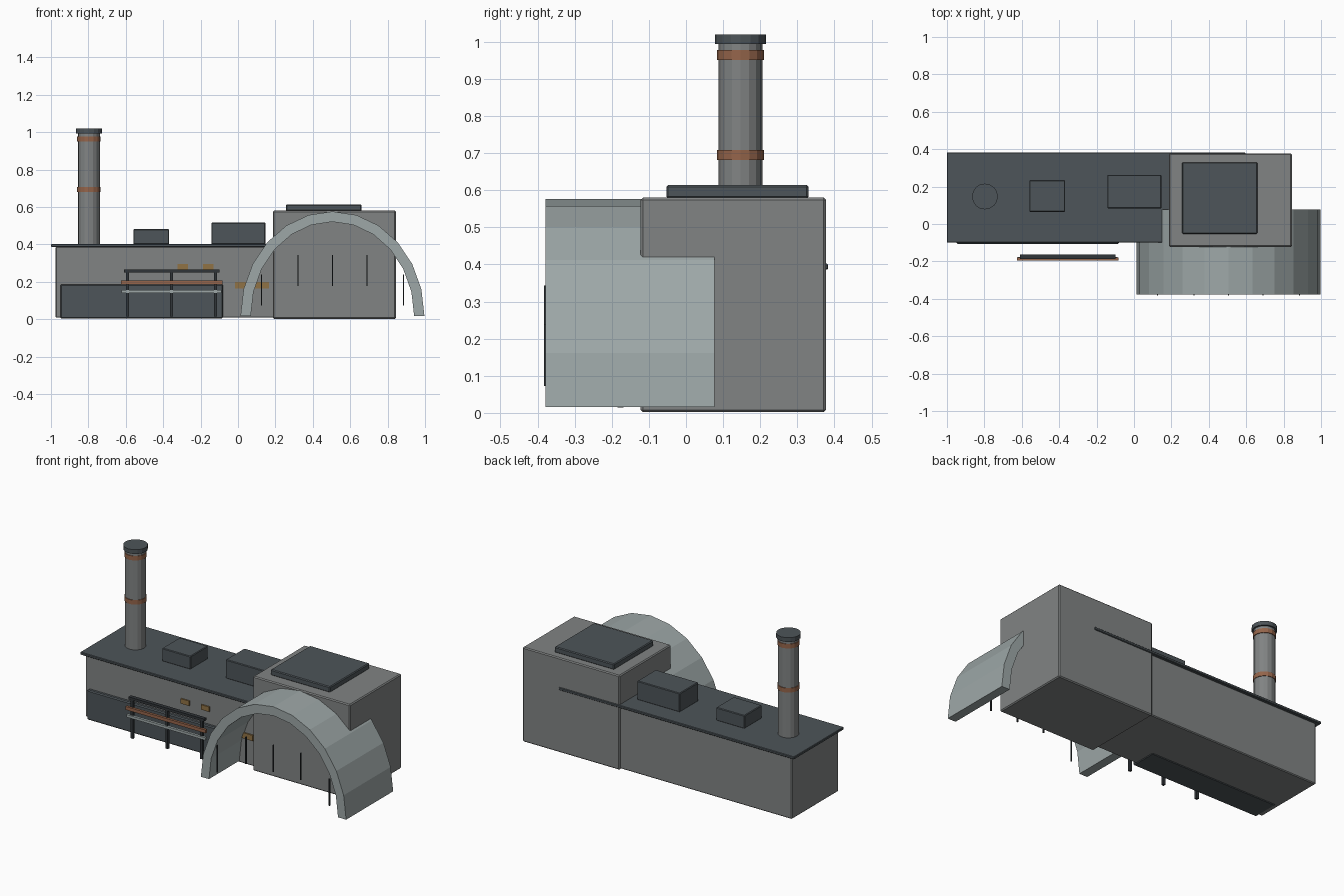
import bpy, math

if "Cube" in bpy.data.objects:
    bpy.data.objects.remove(bpy.data.objects["Cube"])


def material(name, rgb):
    m = bpy.data.materials.new(name)
    m.diffuse_color = (*rgb, 1)
    m.use_nodes = True
    m.node_tree.nodes["Principled BSDF"].inputs["Base Color"].default_value = m.diffuse_color
    return m


wall = material("wall_grey", (0.22, 0.23, 0.23))
dark = material("dark_slate", (0.075, 0.09, 0.10))
pale = material("pale_metal", (0.34, 0.39, 0.39))
black = material("black_iron", (0.03, 0.035, 0.04))
copper = material("copper", (0.30, 0.13, 0.07))
amber = material("amber", (0.28, 0.17, 0.06))


def add_mesh(name, verts, faces, mat, bevel=0):
    me = bpy.data.meshes.new(name)
    me.from_pydata(verts, [], faces)
    me.materials.append(mat)
    ob = bpy.data.objects.new(name, me)
    bpy.context.collection.objects.link(ob)
    if bevel:
        b = ob.modifiers.new("bevel", "BEVEL")
        b.width = bevel
        b.segments = 1
    return ob


def box(name, x, y, z, mat, bevel=0):
    v = [(a, b, c) for a in x for b in y for c in z]
    f = [(0, 1, 3, 2), (4, 6, 7, 5), (0, 4, 5, 1), (2, 3, 7, 6), (0, 2, 6, 4), (1, 5, 7, 3)]
    return add_mesh(name, v, f, mat, bevel)


def cylinder(name, x, y, r, z0, z1, mat, sides=16):
    bpy.ops.mesh.primitive_cylinder_add(vertices=sides, radius=r, depth=z1 - z0,
                                        location=(x, y, (z0 + z1) / 2))
    ob = bpy.context.object
    ob.name = name
    ob.data.materials.append(mat)
    return ob


# Long low hall and its roof slab, which runs into the tall block
box("low_hall", (-0.975, 0.58), (-0.085, 0.368), (0.008, 0.388), wall, 0.005)
box("hall_roof", (-1.0, 0.595), (-0.10, 0.383), (0.386, 0.402), dark, 0.003)
box("front_plinth", (-0.95, -0.08), (-0.106, 0.06), (0.004, 0.186), dark, 0.006)

# Tall block with raised roof plate
box("tall_block", (0.186, 0.844), (-0.122, 0.377), (0.002, 0.58), wall, 0.006)
box("block_roof_plate", (0.257, 0.66), (-0.053, 0.33), (0.578, 0.614), dark, 0.005)

# Roof housings
box("small_roof_housing", (-0.56, -0.368), (0.065, 0.235), (0.40, 0.481), dark, 0.004)
box("large_roof_housing", (-0.142, 0.147), (0.083, 0.263), (0.40, 0.516), dark, 0.004)

# Chimney with bands and cap
cylinder("chimney", -0.797, 0.147, 0.059, 0.39, 1.0, wall)
for i, z in enumerate((0.681, 0.951)):
    cylinder(f"chimney_band_{i + 1}", -0.797, 0.147, 0.063, z, z + 0.027, copper)
cylinder("chimney_cap", -0.797, 0.147, 0.069, 0.994, 1.02, dark)

# Arched canopy: outer and inner half ellipses joined into a shell
N, cx, z0 = 12, 0.505, 0.016
verts, faces = [], []
for i in range(N + 1):
    c, s = math.cos(math.pi * i / N), math.sin(math.pi * i / N)
    for rx, rz in ((0.492, 0.56), (0.437, 0.505)):
        for y in (-0.378, 0.077):
            verts.append((cx + rx * c, y, z0 + rz * s))
for i in range(N):
    a, b = 4 * i, 4 * i + 4
    faces += [(a, a + 1, b + 1, b), (a + 2, b + 2, b + 3, a + 3),
              (a, b, b + 2, a + 2), (a + 1, a + 3, b + 3, b + 1)]
e = 4 * N
faces += [(0, 2, 3, 1), (e, e + 1, e + 3, e + 2)]
add_mesh("arched_canopy", verts, faces, pale)

# Thin upright bars at the arch front
for i in range(5):
    x = cx + (i - 2) * 0.185 + (0, 0, 0, 0, 0)[i]
    x += (-0.01, 0, 0, 0, 0.01)[i]
    zb = 0.073 if i in (0, 4) else 0.178
    box(f"arch_bar_{i + 1}", (x - 0.003, x + 0.003), (-0.383, -0.375), (zb, zb + 0.165), black)

# Front railing
for i, x in enumerate((-0.59, -0.355, -0.12)):
    box(f"rail_post_{i + 1}", (x - 0.008, x + 0.008), (-0.184, -0.168), (0.014, 0.262), black)
box("top_rail", (-0.61, -0.10), (-0.188, -0.164), (0.25, 0.266), black)
box("copper_rail", (-0.625, -0.083), (-0.196, -0.18), (0.186, 0.206), copper)
box("lower_rail", (-0.622, -0.087), (-0.192, -0.176), (0.14, 0.156), pale)

# Amber wall panels
for i, (x, z) in enumerate((((-0.323, -0.266), (0.265, 0.295)),
                            ((-0.186, -0.13), (0.265, 0.295)),
                            ((-0.015, 0.165), (0.165, 0.2)))):
    box(f"wall_panel_{i + 1}", x, (-0.093, -0.08), z, amber)
